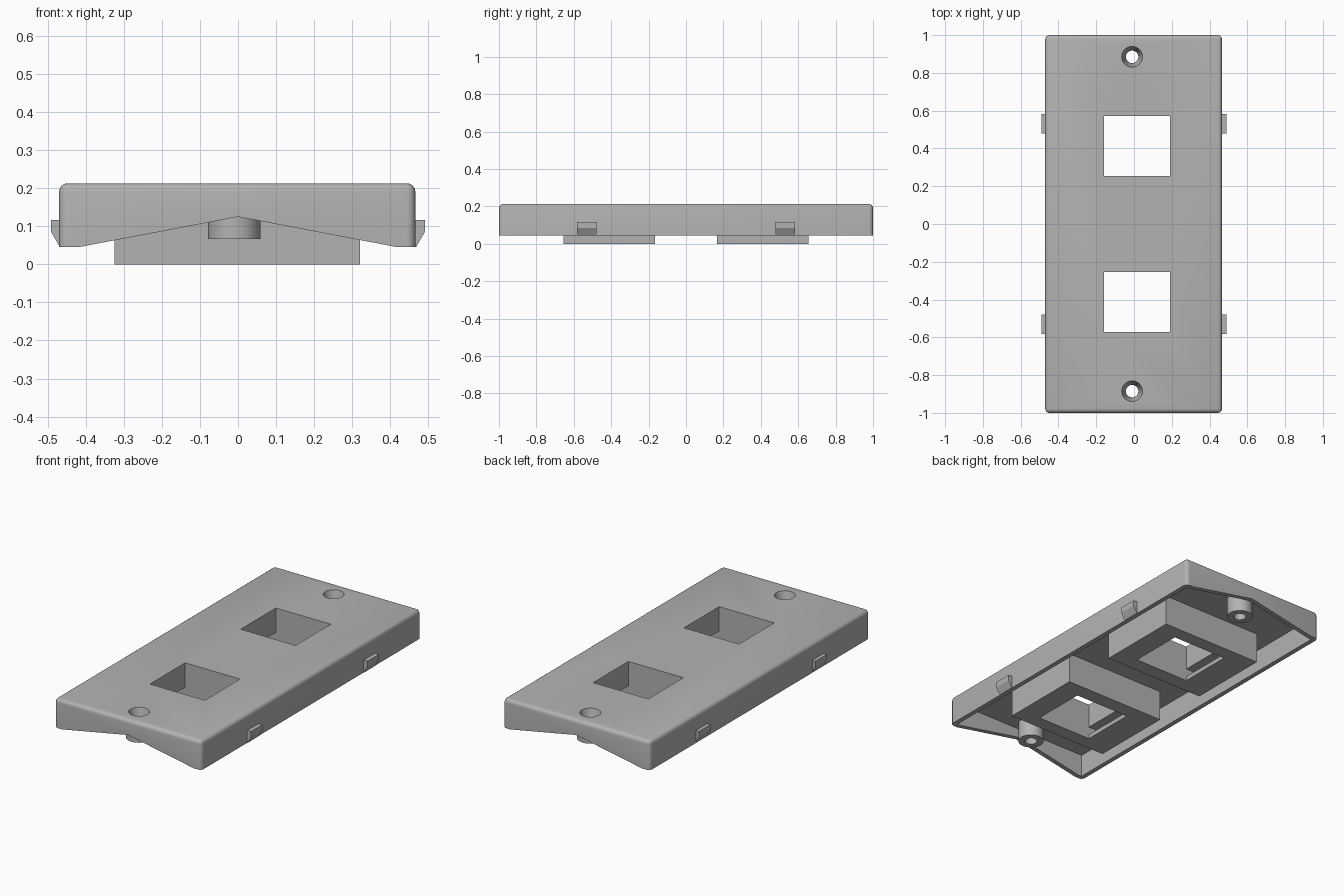
import bpy, bmesh
from mathutils import Matrix, Vector

if "Cube" in bpy.data.objects:
    bpy.data.objects.remove(bpy.data.objects["Cube"])

grey = bpy.data.materials.new("light_grey")
grey.use_nodes = True
grey.diffuse_color = (0.45, 0.45, 0.45, 1)
grey.node_tree.nodes["Principled BSDF"].inputs["Base Color"].default_value = (0.45, 0.45, 0.45, 1)

TOP, UNDER, RIM = 0.213, 0.176, 0.045
POST_X, POST_Y = -0.01, 0.885


def finish(name, bm):
    bmesh.ops.recalc_face_normals(bm, faces=bm.faces)
    mesh = bpy.data.meshes.new(name)
    bm.to_mesh(mesh)
    bm.free()
    mesh.materials.append(grey)
    obj = bpy.data.objects.new(name, mesh)
    bpy.context.collection.objects.link(obj)
    return obj


def box(name, lo, hi, round_edges=0):
    bm = bmesh.new()
    lo, hi = Vector(lo), Vector(hi)
    size = hi - lo
    bmesh.ops.create_cube(bm, size=1, matrix=Matrix.Translation((lo + hi) / 2) @ Matrix.Diagonal((*size, 1)))
    if round_edges:
        # round everything except the bottom rim
        mid = (lo.z + hi.z) / 2
        edges = [e for e in bm.edges if max(v.co.z for v in e.verts) > mid]
        bmesh.ops.bevel(bm, geom=edges, offset=round_edges, segments=4, profile=0.5, affect='EDGES')
    return finish(name, bm)


def cone(name, x, y, z0, z1, r0, r1):
    bm = bmesh.new()
    bmesh.ops.create_cone(bm, cap_ends=True, segments=40, radius1=r0, radius2=r1, depth=z1 - z0,
                          matrix=Matrix.Translation((x, y, (z0 + z1) / 2)))
    return finish(name, bm)


def prism(name, profile, y0, y1):
    bm = bmesh.new()
    face = bm.faces.new([bm.verts.new((x, y0, z)) for x, z in profile])
    ext = bmesh.ops.extrude_face_region(bm, geom=[face])
    bmesh.ops.translate(bm, vec=(0, y1 - y0, 0),
                        verts=[v for v in ext["geom"] if isinstance(v, bmesh.types.BMVert)])
    return finish(name, bm)


def cut(obj, cutters):
    # carve each cutter out of the part, then bake the result
    for c in cutters:
        mod = obj.modifiers.new("cut", 'BOOLEAN')
        mod.operation, mod.solver, mod.object = 'DIFFERENCE', 'EXACT', c
    bpy.context.view_layer.update()
    baked = bpy.data.meshes.new_from_object(obj.evaluated_get(bpy.context.evaluated_depsgraph_get()))
    obj.modifiers.clear()
    obj.data = baked


def smooth(obj):
    bpy.ops.object.select_all(action='DESELECT')
    obj.select_set(True)
    bpy.context.view_layer.objects.active = obj
    bpy.ops.object.shade_smooth_by_angle(angle=0.6)


# cutters: hollow underside, shallow V under both ends
hollow = box("hollow_cutter", (-0.443, -0.973, -0.1), (0.439, 0.973, UNDER))
notch = prism("notch_cutter", [(-0.446, 0.04), (0, 0.125), (0.446, 0.04)], -1.1, 1.1)
cutters = [hollow, notch]
shell_cuts = [hollow, notch]

plate = box("cover_plate", (-0.47, -1, RIM), (0.466, 1, TOP), 0.022)

for side, word in ((-1, "front"), (1, "back")):
    # jack socket: block with a through window and a catch slot on each side
    y = side * 0.413
    window = box(word + "_window_cutter", (-0.16, y - 0.16, -0.1), (0.19, y + 0.16, 0.4))
    slot = box(word + "_slot_cutter", (-0.235, y - 0.16, 0.025), (0.265, y + 0.16, 0.072))
    yc = side * 0.41
    socket = box(word + "_jack_socket", (-0.325, yc - 0.244, 0), (0.32, yc + 0.244, UNDER))
    cut(socket, [window, slot])

    # screw post with a countersunk hole
    py = side * POST_Y
    bore = cone(word + "_bore_cutter", POST_X, py, -0.1, 0.4, 0.033, 0.033)
    sink = cone(word + "_sink_cutter", POST_X, py, 0.13, TOP + 0.002, 0.033, 0.0555)
    post = cone(word + "_screw_post", POST_X, py, 0.066, UNDER, 0.069, 0.069)
    cut(post, [bore, sink])
    smooth(post)
    shell_cuts += [window, bore, sink]
    cutters += [window, slot, bore, sink]

    # wedge-shaped snap clips on the long sides
    for sx, name in ((-1, "right"), (1, "left")):
        profile = [(0.45, RIM), (0.468, RIM), (0.491, 0.085), (0.491, 0.117), (0.45, 0.117)]
        prism(f"{word}_{name}_snap_clip", [(sx * x, z) for x, z in profile],
              side * 0.53 - 0.052, side * 0.53 + 0.052)

cut(plate, shell_cuts)
smooth(plate)

for c in cutters:
    bpy.data.objects.remove(c)
